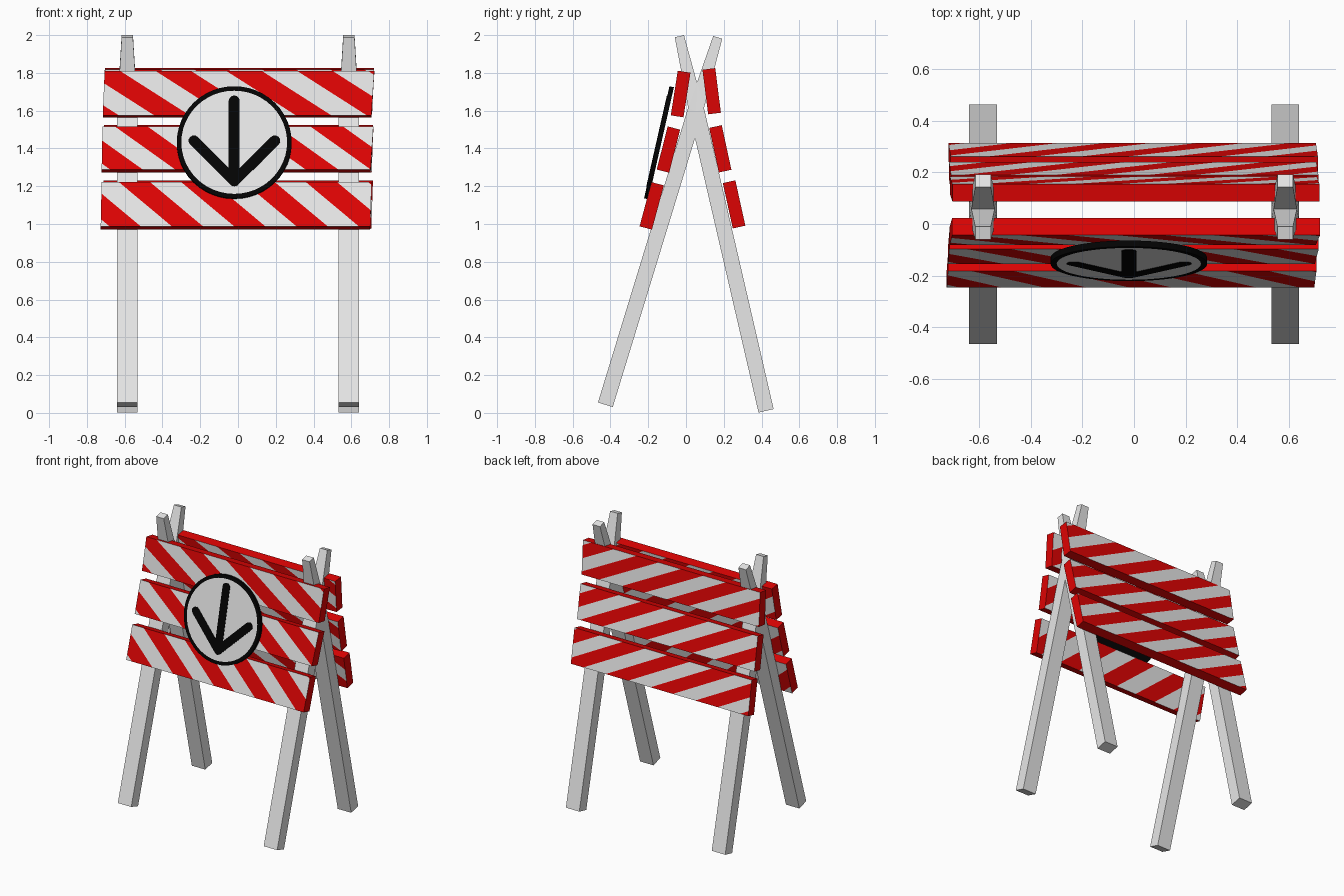
import bpy, bmesh, math
from mathutils import Vector, Matrix

if "Cube" in bpy.data.objects:
    bpy.data.objects.remove(bpy.data.objects["Cube"])


def material(name, col):
    m = bpy.data.materials.new(name)
    m.diffuse_color = (*col, 1)
    m.use_nodes = True
    m.node_tree.nodes["Principled BSDF"].inputs["Base Color"].default_value = m.diffuse_color
    return m


WHITE = material("white", (0.80, 0.80, 0.80))
RED = material("red", (0.74, 0.001, 0.001))
BLACK = material("black", (0.001, 0.001, 0.001))


def finish(bm, name, mats):
    me = bpy.data.meshes.new(name)
    bmesh.ops.recalc_face_normals(bm, faces=bm.faces)
    bm.to_mesh(me)
    bm.free()
    for m in mats:
        me.materials.append(m)
    ob = bpy.data.objects.new(name, me)
    bpy.context.collection.objects.link(ob)
    return ob


def beam(sections):
    """Four-sided beam through sections (y, z, x_left, x_right, half_thickness)."""
    bm = bmesh.new()
    d = Vector((0, sections[-1][0] - sections[0][0], sections[-1][1] - sections[0][1])).normalized()
    n = Vector((0, d.z, -d.y))
    loops = []
    for y, z, xl, xr, t in sections:
        c = Vector((0, y, z))
        loops.append([bm.verts.new(c + n * s + Vector((x, 0, 0)))
                      for x, s in ((xl, -t), (xr, -t), (xr, t), (xl, t))])
    for a, b in zip(loops, loops[1:]):
        for i in range(4):
            j = (i + 1) % 4
            bm.faces.new((a[i], a[j], b[j], b[i]))
    bm.faces.new(loops[0])
    bm.faces.new(loops[-1])
    return bm, n


# Legs: crossed pairs, tapered near the top
for side, cx in (("left", -0.586), ("right", 0.587)):
    for name, a, b in (("front", (-0.427, 0.043), (0.168, 1.988)),
                       ("back", (0.424, 0.011), (-0.035, 1.994))):
        secs = []
        for f, w, t in ((0, 0.054, 0.041), (0.8, 0.054, 0.041), (1, 0.03, 0.025)):
            secs.append((a[0] + (b[0] - a[0]) * f, a[1] + (b[1] - a[1]) * f, cx - w, cx + w, t))
        bm, _ = beam(secs)
        finish(bm, f"{name}_{side}_leg", [WHITE])


# Planks with diagonal stripes cut through the boards
def plank(name, top, bottom, left, right, dx, start, period):
    bm, n = beam([(*top, left[0], right[0], 0.034), (*bottom, left[1], right[1], 0.034)])
    k = dx / (top[1] - bottom[1])
    width = period * 0.5
    for i in range(-4, 7):
        for c in (start + i * period, start + i * period + width):
            bmesh.ops.bisect_plane(bm, geom=bm.verts[:] + bm.edges[:] + bm.faces[:], dist=1e-5,
                                   plane_co=(c, 0, top[1]), plane_no=(1, 0, k))
    bm.normal_update()
    for f in bm.faces:
        c = f.calc_center_median()
        s = (c.x + k * (c.z - top[1]) - start) % period
        broad = abs(f.normal.dot(n)) > 0.7
        f.material_index = 1 if (not broad or s < width) else 0
    finish(bm, name, [WHITE, RED])


plank("front_top_plank", (-0.010, 1.806), (-0.047, 1.570), (-0.706, -0.716), (0.722, 0.706), 0.37, -0.43, 0.375)
plank("front_middle_plank", (-0.064, 1.508), (-0.122, 1.280), (-0.717, -0.722), (0.717, 0.702), 0.32, -0.64, 0.345)
plank("front_bottom_plank", (-0.150, 1.213), (-0.213, 0.979), (-0.722, -0.727), (0.708, 0.700), 0.28, -0.62, 0.33)
plank("back_top_plank", (0.121, 1.821), (0.151, 1.585), (-0.705, -0.715), (0.720, 0.710), 0.46, -0.60, 0.36)
plank("back_middle_plank", (0.156, 1.516), (0.207, 1.280), (-0.710, -0.718), (0.716, 0.708), 0.46, -0.66, 0.36)
plank("back_bottom_plank", (0.228, 1.224), (0.281, 0.984), (-0.712, -0.720), (0.714, 0.706), 0.46, -0.56, 0.36)

# Round sign: black disc, white inset face
tilt = math.atan2(0.133, 0.587)
frame = Matrix.Translation((-0.02, -0.143, 1.43)) @ Matrix.Rotation(math.pi / 2 - tilt, 4, 'X')
bm = bmesh.new()
bmesh.ops.create_cone(bm, cap_ends=True, segments=48, radius1=0.304, radius2=0.304, depth=0.024)
bm.normal_update()
face = max(bm.faces, key=lambda f: f.calc_center_median().z)
bmesh.ops.inset_region(bm, faces=[face], thickness=0.024)
face.material_index = 1
bm.transform(frame)
disc = finish(bm, "round_sign", [BLACK, WHITE])

# Arrow: three thin rounded bars on the sign
TIP = Vector((0, -0.21))
for name, end in (("arrow_shaft", (0, 0.225)), ("arrow_left_arm", (-0.213, 0.008)),
                  ("arrow_right_arm", (0.215, 0.008))):
    end = Vector(end)
    ang = math.atan2(end.y - TIP.y, end.x)
    bm = bmesh.new()
    pts = []
    for c, base in ((end, ang - math.pi / 2), (TIP, ang + math.pi / 2)):
        for i in range(7):
            a = base + math.pi * i / 6
            pts.append(bm.verts.new((c.x + 0.029 * math.cos(a), c.y + 0.029 * math.sin(a), 0.0115)))
    f = bm.faces.new(pts)
    ext = bmesh.ops.extrude_face_region(bm, geom=[f])
    for v in ext["geom"]:
        if isinstance(v, bmesh.types.BMVert):
            v.co.z += 0.003
    bm.transform(frame)
    finish(bm, name, [BLACK])
